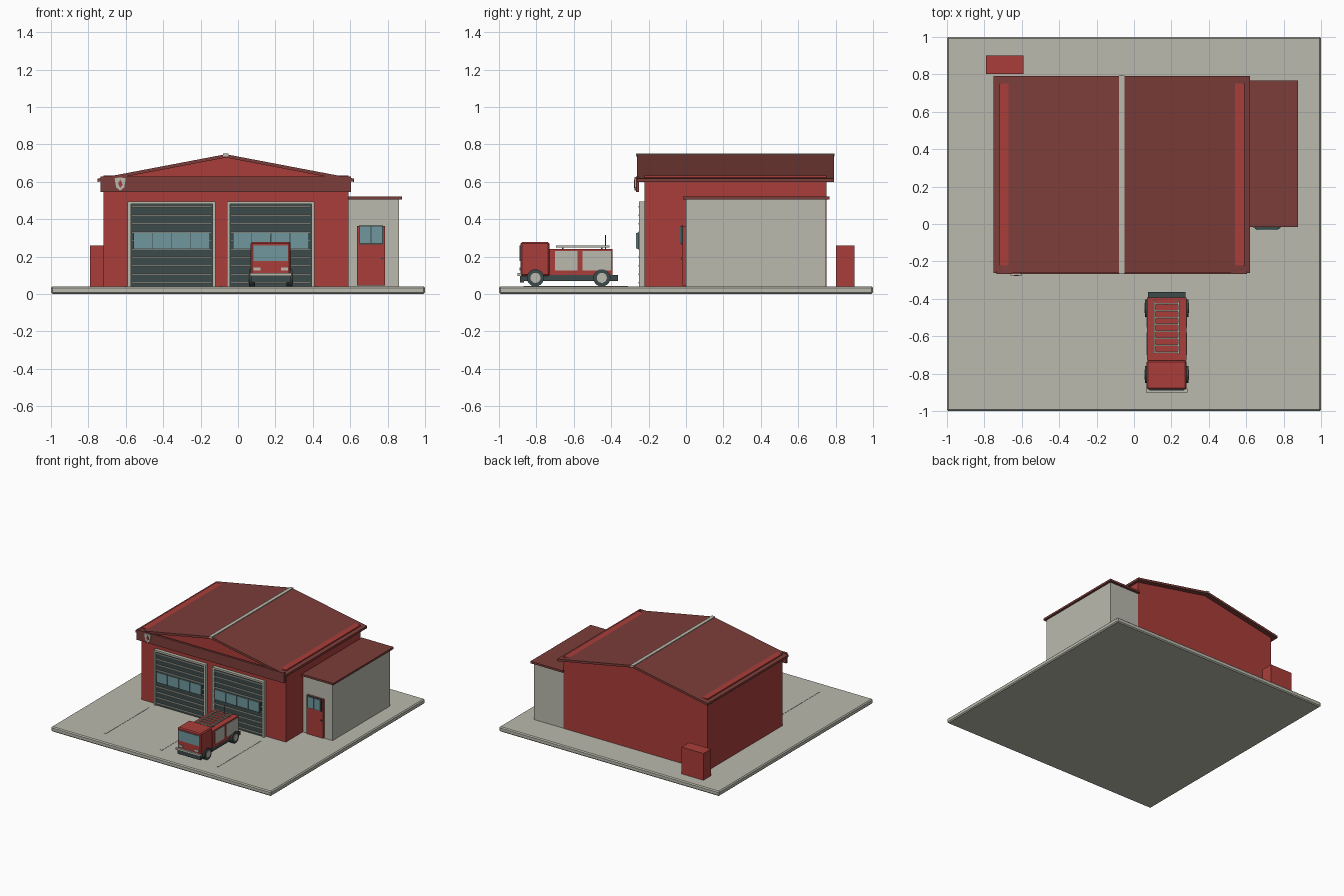
import bpy, math
from mathutils import Matrix

if "Cube" in bpy.data.objects:
    bpy.data.objects.remove(bpy.data.objects["Cube"], do_unlink=True)


def material(name, r, g, b):
    m = bpy.data.materials.new(name)
    m.use_nodes = True
    m.diffuse_color = (r, g, b, 1)
    m.node_tree.nodes["Principled BSDF"].inputs["Base Color"].default_value = (r, g, b, 1)
    return m


RED = material("brick red", 0.40, 0.048, 0.042)
ROOF = material("roof maroon", 0.20, 0.048, 0.042)
STONE = material("pale concrete", 0.49, 0.49, 0.42)
DARK = material("dark slate", 0.045, 0.068, 0.068)
GLASS = material("window glass", 0.16, 0.31, 0.34)


def mesh_object(name, verts, faces, mat):
    me = bpy.data.meshes.new(name)
    me.from_pydata(verts, [], faces)
    me.materials.append(mat)
    ob = bpy.data.objects.new(name, me)
    bpy.context.collection.objects.link(ob)
    return ob


def prism(name, profile, y0, y1, mat):
    """Extrude an x-z outline (counter-clockwise from the front) from y0 to y1."""
    n = len(profile)
    verts = [(x, y, z) for y in (y0, y1) for x, z in profile]
    faces = [tuple(range(n)), tuple(range(2 * n - 1, n - 1, -1))]
    faces += [(i, i + n, (i + 1) % n + n, (i + 1) % n) for i in range(n)]
    return mesh_object(name, verts, faces, mat)


def box(name, x, y, z, mat):
    outline = [(x[0], z[0]), (x[1], z[0]), (x[1], z[1]), (x[0], z[1])]
    return prism(name, outline, y[0], y[1], mat)


def disc(name, x, y, z, radius, width, mat):
    """Cylinder lying along x."""
    bpy.ops.mesh.primitive_cylinder_add(vertices=20, radius=radius, depth=width,
                                        location=(x, y, z), rotation=(0, math.pi / 2, 0))
    ob = bpy.context.object
    ob.name = name
    ob.data.materials.append(mat)
    bpy.ops.object.shade_smooth_by_angle(angle=math.radians(40))
    return ob


# Ground slab and driveway stripes
slab = box("ground_slab", (-1, 1), (-1, 1), (0, 0.04), STONE)
bevel = slab.modifiers.new("edge", "BEVEL")
bevel.width = 0.008
for i, x in enumerate((-0.6, -0.09, 0.42)):
    box(f"driveway_stripe_{i}", (x - 0.008, x + 0.008), (-0.87, -0.31), (0.039, 0.042), STONE)

# Main hall with gable
CX = -0.065
SLOPE = 0.19


def mirrored(half):
    """Complete a right-hand outline running bottom to top across the ridge line."""
    return [(CX + d, z) for d, z in half] + [(CX - d, z) for d, z in reversed(half) if d > 0]


prism("hall_walls", mirrored([(0.655, 0.04), (0.655, 0.632), (0.51, 0.632), (0, 0.73)]),
      -0.222, 0.75, RED)

# Pitched roof, ridge cap and front fascia
RIDGE, EAVE, THICK = 0.747, 0.685, 0.018
low = RIDGE - SLOPE * EAVE
prism("pitched_roof", [(CX - EAVE, low - THICK), (CX, RIDGE - THICK), (CX + EAVE, low - THICK),
                       (CX + EAVE, low), (CX, RIDGE), (CX - EAVE, low)], -0.262, 0.79, ROOF)
box("ridge_cap", (CX - 0.014, CX + 0.014), (-0.266, 0.793), (0.735, 0.75), STONE)
box("front_fascia", (CX - 0.67, CX + 0.67), (-0.268, -0.25), (0.545, 0.628), ROOF)

# Shield plate on the fascia
SX = -0.63
prism("shield_plate", [(SX, 0.552), (SX + 0.022, 0.57), (SX + 0.03, 0.618), (SX, 0.624),
                       (SX - 0.03, 0.618), (SX - 0.022, 0.57)], -0.275, -0.267, STONE)
prism("shield_flame", [(SX, 0.567), (SX + 0.013, 0.582), (SX + 0.008, 0.598), (SX + 0.001, 0.612),
                       (SX - 0.011, 0.588)], -0.278, -0.274, RED)

# Two roller doors
for side, x0 in (("right", -0.59), ("left", -0.06)):
    x1 = x0 + 0.47
    y = (-0.25, -0.222)
    for part, a in (("outer", x0), ("inner", x1 - 0.017)):
        box(f"{side}_door_{part}_jamb", (a, a + 0.017), y, (0.04, 0.495), STONE)
    box(f"{side}_door_head", (x0, x1), y, (0.48, 0.495), STONE)
    box(f"{side}_door_panel", (x0 + 0.017, x1 - 0.017), (-0.24, -0.222), (0.04, 0.48), DARK)
    for i in range(10):
        z = 0.06 + i * 0.045
        box(f"{side}_door_slat_{i}", (x0 + 0.02, x1 - 0.02), (-0.253, -0.24),
            (z - 0.004, z + 0.004), STONE)
    w0, pane = x0 + 0.032, 0.102
    for i in range(4):
        a = w0 + i * pane
        box(f"{side}_door_window_{i}", (a + 0.002, a + pane - 0.002), (-0.266, -0.24),
            (0.243, 0.326), GLASS)
    box(f"{side}_door_window_backing", (w0, w0 + 4 * pane), (-0.26, -0.24), (0.24, 0.328), DARK)

# Side annex with flat roof and personnel door
box("annex_walls", (0.585, 0.86), (0, 0.748), (0.04, 0.506), STONE)
box("annex_roof", (0.585, 0.877), (-0.016, 0.768), (0.505, 0.521), ROOF)
box("annex_door", (0.635, 0.785), (-0.018, 0.002), (0.045, 0.362), RED)
box("annex_door_window_frame", (0.648, 0.774), (-0.026, -0.016), (0.265, 0.366), DARK)
for i, x in enumerate((0.652, 0.714)):
    box(f"annex_door_pane_{i}", (x, x + 0.056), (-0.032, -0.024), (0.272, 0.36), GLASS)
box("annex_door_handle", (0.765, 0.777), (-0.026, -0.017), (0.185, 0.195), DARK)

# Storage cabinet behind the hall
box("storage_cabinet", (-0.79, -0.592), (0.803, 0.902), (0.04, 0.26), RED)

# Truck body
TX = 0.175


def across(half):
    return (TX - half, TX + half)


box("truck_chassis", across(0.1), (-0.87, -0.363), (0.07, 0.1), DARK)
box("truck_rear_body", across(0.105), (-0.73, -0.393), (0.1, 0.24), RED)
cab = box("truck_cab", across(0.107), (-0.885, -0.73), (0.095, 0.277), RED)
cab_bevel = cab.modifiers.new("rounding", "BEVEL")
cab_bevel.width = 0.008
box("truck_windscreen", across(0.092), (-0.89, -0.882), (0.175, 0.258), GLASS)
box("truck_bumper", across(0.112), (-0.9, -0.88), (0.097, 0.113), STONE)
box("truck_lower_grille", across(0.105), (-0.888, -0.865), (0.062, 0.097), DARK)
for s in (-1, 1):
    side = "left" if s > 0 else "right"
    lamp = TX + s * 0.073
    box(f"truck_{side}_headlamp", (lamp - 0.019, lamp + 0.019), (-0.891, -0.884),
        (0.126, 0.141), STONE)
    # Shutters, wheels and ladder rail on each flank
    edge = TX + s * 0.105
    for i, (y0, y1) in enumerate(((-0.7, -0.58), (-0.553, -0.4))):
        box(f"truck_{side}_shutter_{i}", (edge - 0.004, edge + 0.004), (y0, y1),
            (0.125, 0.23), STONE)
    for label, y in (("front", -0.805), ("rear", -0.45)):
        disc(f"truck_{side}_{label}_wheel", TX + s * 0.1, y, 0.086, 0.046, 0.034, DARK)
        disc(f"truck_{side}_{label}_hub", TX + s * 0.105, y, 0.086, 0.027, 0.03, STONE)
    rail = TX + s * 0.063
    box(f"ladder_{side}_rail", (rail - 0.004, rail + 0.004), (-0.695, -0.41), (0.249, 0.259), STONE)
    for i, y in enumerate((-0.66, -0.45)):
        box(f"ladder_{side}_foot_{i}", (rail - 0.003, rail + 0.003), (y - 0.004, y + 0.004),
            (0.239, 0.25), DARK)

# Ladder rungs and aerial
for i in range(8):
    y = -0.685 + i * 0.037
    box(f"ladder_rung_{i}", across(0.063), (y - 0.004, y + 0.004), (0.25, 0.257), STONE)
box("truck_aerial", across(0.002), (-0.432, -0.428), (0.239, 0.315), DARK)
